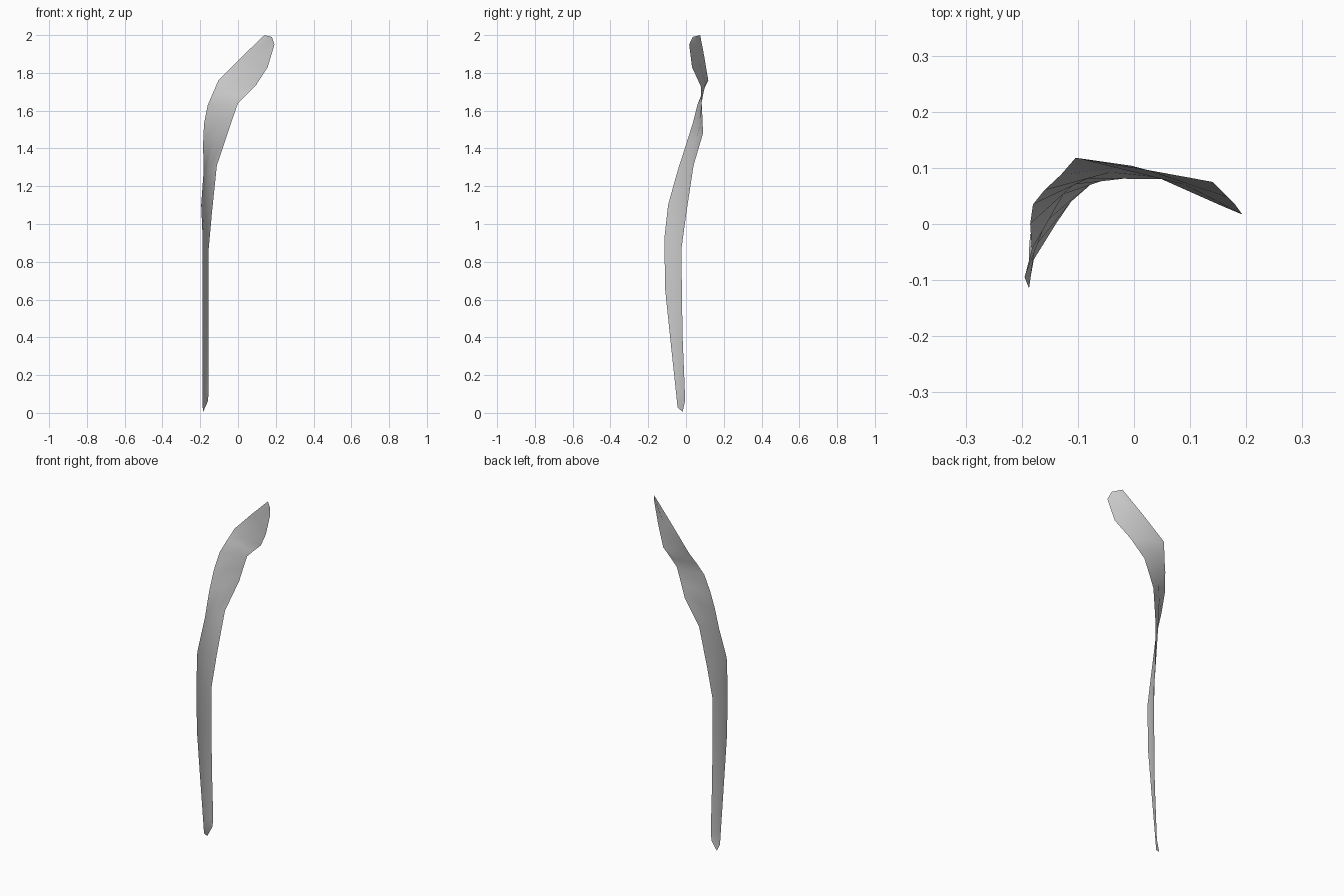
import bpy
from mathutils import Vector

# Cross-sections up the blade: outer edge, inner edge, bulge of the midrib
rows = [
    ((-.187, -.045, .03), (-.16, -.006, .06), .003),
    ((-.187, -.054, .12), (-.155, -.006, .11), .005),
    ((-.187, -.084, .40), (-.155, -.018, .40), .007),
    ((-.187, -.110, .65), (-.155, -.022, .65), .008),
    ((-.187, -.115, .92), (-.155, -.024, .87), .010),
    ((-.195, -.095, 1.10), (-.138, .002, 1.06), .012),
    ((-.182, -.045, 1.28), (-.112, .040, 1.31), .012),
    ((-.185, .000, 1.42), (-.055, .090, 1.48), .010),
    ((-.180, .035, 1.53), (-.028, .087, 1.56), .010),
    ((-.160, .060, 1.63), (.000, .083, 1.64), .010),
    ((-.130, .088, 1.70), (.045, .080, 1.685), .008),
    ((-.104, .118, 1.76), (.092, .078, 1.73), .006),
    ((.020, .097, 1.885), (.157, .032, 1.83), .006),
    ((.140, .075, 2.00), (.193, .017, 1.95), .002),
]

verts, faces = [], []
for a, b, bulge in rows:
    a, b = Vector(a), Vector(b)
    d = b - a
    out = Vector((-d.y, d.x, 0)).normalized()
    verts += [a, (a + b) / 2 + out * bulge, b]

# Blade strips either side of the midrib
for i in range(len(rows) - 1):
    for j in range(2):
        k = 3 * i + j
        faces.append((k, k + 1, k + 4, k + 3))

# Pointed root and blunt tip
n = len(verts)
verts += [Vector((-.185, -.018, 0.005)), Vector((.18, .035, 1.99))]
faces += [(n, 1, 0), (n, 2, 1), (n - 3, n - 2, n + 1), (n - 2, n - 1, n + 1)]

mesh = bpy.data.meshes.new("grass_blade")
mesh.from_pydata([tuple(v) for v in verts], [], faces)
mesh.shade_smooth()
blade = bpy.data.objects.new("grass_blade", mesh)
bpy.context.collection.objects.link(blade)
